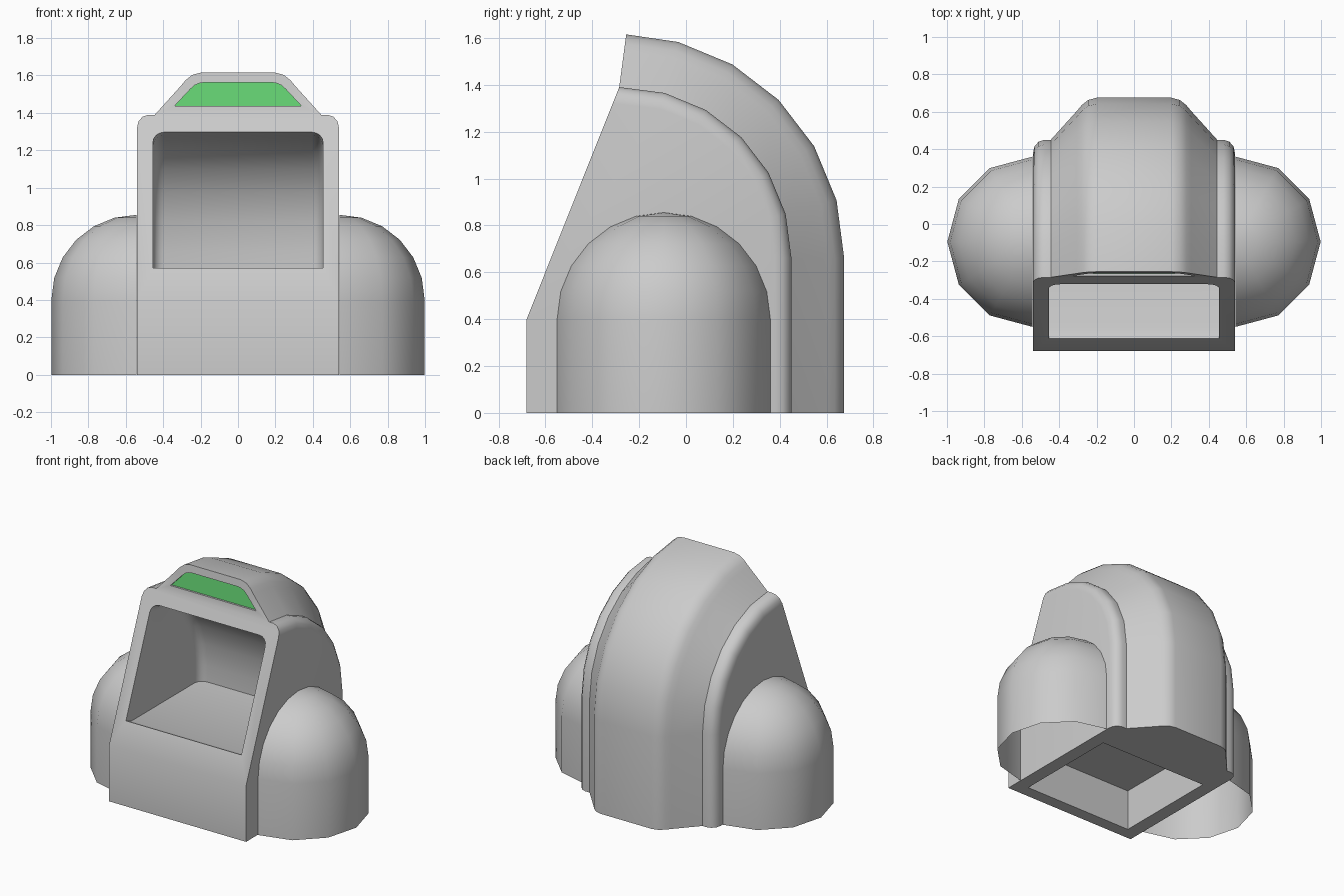
import bpy, bmesh, math

if "Cube" in bpy.data.objects:
    bpy.data.objects.remove(bpy.data.objects["Cube"])

CY, CZ = -0.28, 0.66          # centre of the hood arc in the side view


def make(name, verts, faces, flip_check=True):
    bm = bmesh.new()
    vs = [bm.verts.new(v) for v in verts]
    for f in faces:
        bm.faces.new([vs[i] for i in f])
    bmesh.ops.recalc_face_normals(bm, faces=bm.faces)
    me = bpy.data.meshes.new(name)
    bm.to_mesh(me)
    bm.free()
    ob = bpy.data.objects.new(name, me)
    bpy.context.collection.objects.link(ob)
    return ob


def prism(name, a, b):
    n = len(a)
    sides = [(i, (i + 1) % n, n + (i + 1) % n, n + i) for i in range(n)]
    return make(name, a + b, sides + [tuple(range(n)), tuple(range(n, 2 * n))])


def activate(ob):
    bpy.ops.object.select_all(action='DESELECT')
    ob.select_set(True)
    bpy.context.view_layer.objects.active = ob


def cut(ob, cutter):
    cutter.hide_render = True
    m = ob.modifiers.new("cut", 'BOOLEAN')
    m.operation, m.solver, m.object = 'DIFFERENCE', 'EXACT', cutter
    activate(ob)
    bpy.ops.object.modifier_apply(modifier=m.name)
    bpy.data.objects.remove(cutter, do_unlink=True)


def smooth(ob):
    activate(ob)
    bpy.ops.object.shade_smooth_by_angle(angle=math.radians(32))


def front_y(z):
    # folded front plane: steep at the brow, leaning back below it
    return -0.285 + (0.133 if z > 1.39 else 0.4) * (z - 1.39)


# Hood body: stepped cross-section (x, radius) swept up the back and over the top
half = [(0.54, 0.66), (0.532, 0.695), (0.51, 0.72), (0.48, 0.73), (0.445, 0.73),
        (0.305, 0.885), (0.28, 0.915), (0.245, 0.943), (0.2, 0.955)]
section = half + [(-x, r) for x, r in reversed(half)]
n = len(section)
verts = [(x, CY + r, 0) for x, r in section]
for k in range(6):
    a = math.radians(15 * k)
    verts += [(x, CY + r * math.cos(a), CZ + r * math.sin(a)) for x, r in section]
verts += [(x, front_y(CZ + r), CZ + r) for x, r in section]
rows = 8
faces = [(k * n + i, k * n + i + 1, (k + 1) * n + i + 1, (k + 1) * n + i)
         for k in range(rows - 1) for i in range(n - 1)]
e = len(verts)
verts += [(0.54, -0.68, 0.4), (-0.54, -0.68, 0.4), (0.54, -0.68, 0), (-0.54, -0.68, 0)]
top = (rows - 1) * n
faces += [
    tuple(k * n for k in range(rows)) + (e, e + 2),                       # right side
    tuple(k * n + n - 1 for k in range(rows)) + (e + 1, e + 3),           # left side
    tuple(top + i for i in range(4, n - 4)),                              # brow
    tuple(top + i for i in range(5)) + tuple(top + i for i in range(n - 5, n)) + (e + 1, e),
    (e, e + 1, e + 3, e + 2),                                             # front foot
    tuple(range(n)) + (e + 3, e + 2),                                     # underside
]
body = make("hood_body", verts, faces)

# Main opening with curved back wall and rounded upper corners
prof = [(-0.70, 0.607), (-0.55, 0.545), (0.22, 0.545)]
prof += [(CY + 0.5 * math.cos(math.radians(15 * k)), CZ + 0.62 * math.sin(math.radians(15 * k)))
         for k in range(7)]
prof += [(-0.44, 1.345)]
cav = prism("opening_cutter", [(0.455, y, z) for y, z in prof],
            [(-0.455, y, z) for y, z in prof])
bm = bmesh.new()
bm.from_mesh(cav.data)
bm.verts.ensure_lookup_table()
m = len(prof)
edges = [bm.edges.get((bm.verts[o + i], bm.verts[o + i + 1]))
         for o in (0, m) for i in range(2, m - 1)]
bmesh.ops.bevel(bm, geom=edges, offset=0.06, segments=4, profile=0.5, affect='EDGES')
bm.to_mesh(cav.data)
bm.free()
cut(body, cav)

# Hollow underside
foot = [(0.44, -0.59), (0.44, 0.2), (-0.44, 0.2), (-0.44, -0.59)]
cut(body, prism("underside_cutter", [(x, y, -0.1) for x, y in foot],
                [(x, y, 0.3) for x, y in foot]))

# Recessed brow window
wh = [(0.338, 1.438), (0.255, 1.527), (0.232, 1.548), (0.205, 1.559), (0.175, 1.563)]
win = wh + [(-x, z) for x, z in reversed(wh)]


def window(d):
    return [(x, front_y(z) + d, z) for x, z in win]


cut(body, prism("window_cutter", window(-0.05), window(0.022)))
smooth(body)

glass = make("brow_window", window(0.014), [tuple(range(len(win)))])
if glass.data.polygons[0].normal.y > 0:
    glass.data.flip_normals()
green = bpy.data.materials.new("green")
green.diffuse_color = (0.13, 0.65, 0.17, 1)
green.use_nodes = True
green.node_tree.nodes["Principled BSDF"].inputs["Base Color"].default_value = green.diffuse_color
glass.data.materials.append(green)

# Side pods: open half shells, straight below and domed above
R, PX, PY, PZ = 0.455, 0.543, -0.095, 0.4
rings = [(R, 0)] + [(R * math.cos(math.radians(15 * k)), PZ + R * math.sin(math.radians(15 * k)))
                    for k in range(6)]
for side, label in ((1, "right"), (-1, "left")):
    pv = []
    for r, z in rings:
        for j in range(7):
            a = math.radians(-90 + 30 * j)
            pv.append((side * (PX + r * math.cos(a)), PY + r * math.sin(a), z))
    pf = [(k * 7 + j, k * 7 + j + 1, k * 7 + j + 8, k * 7 + j + 7)
          for k in range(len(rings) - 1) for j in range(6)]
    tip, last = len(pv), (len(rings) - 1) * 7
    pv.append((side * PX, PY, PZ + R))
    pf += [(last + j, last + j + 1, tip) for j in range(6)]
    pod = make("side_pod_" + label, pv, pf)
    if pod.data.polygons[2].normal.x * side < 0:
        pod.data.flip_normals()
    smooth(pod)
